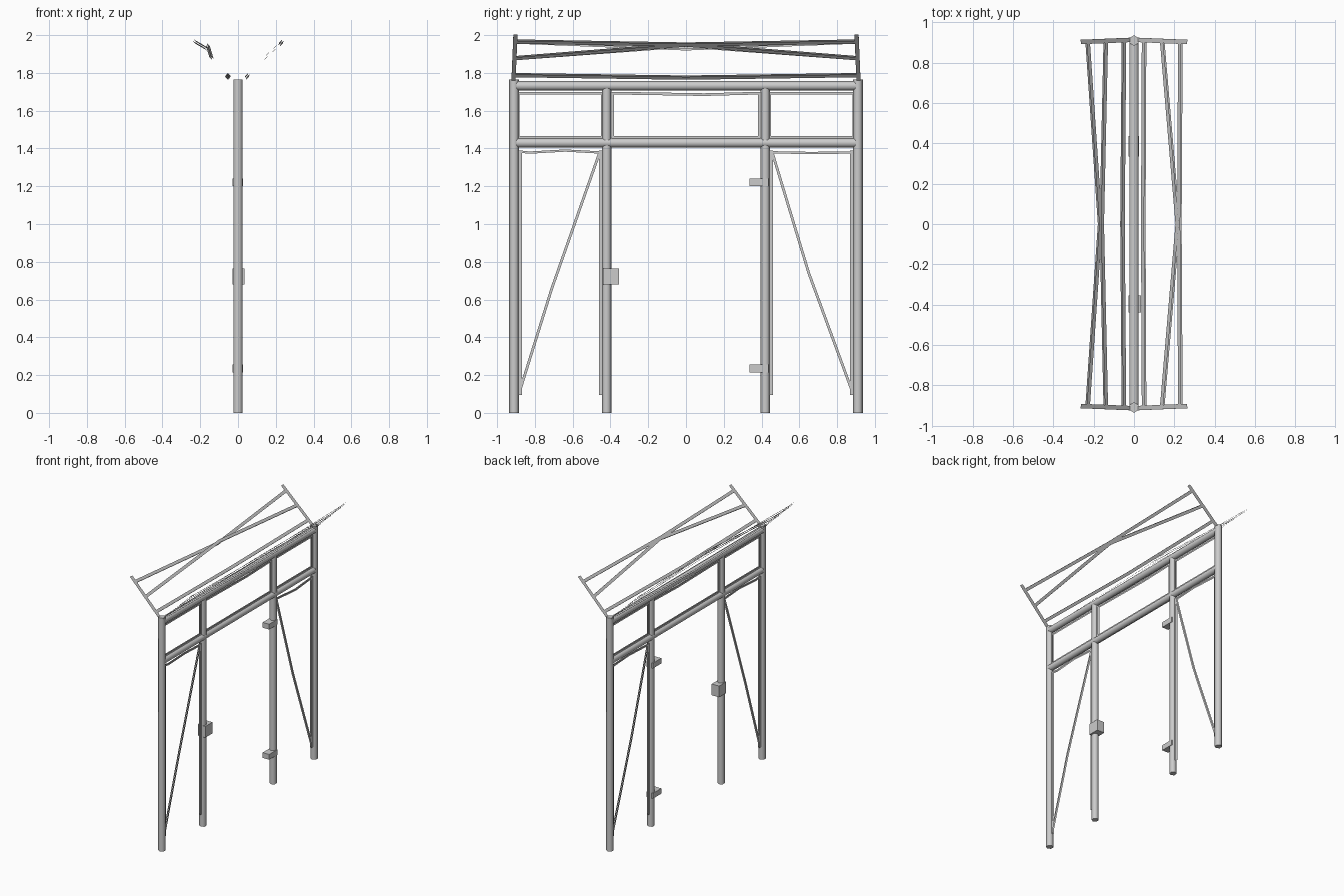
import bpy, bmesh, math
from mathutils import Vector

if "Cube" in bpy.data.objects:
    bpy.data.objects.remove(bpy.data.objects["Cube"])


def make_object(name, bm):
    mesh = bpy.data.meshes.new(name)
    bm.to_mesh(mesh)
    bm.free()
    ob = bpy.data.objects.new(name, mesh)
    bpy.context.collection.objects.link(ob)
    return ob


def tube(name, start, end, radius=0.026, sides=6):
    """Low-poly pipe between two points, smooth around its sides."""
    a, b = Vector(start), Vector(end)
    bm = bmesh.new()
    bmesh.ops.create_cone(bm, cap_ends=True, segments=sides, radius1=radius,
                          radius2=radius, depth=(b - a).length)
    for f in bm.faces:
        f.smooth = len(f.verts) == 4
    for e in bm.edges:
        e.smooth = all(f.smooth for f in e.link_faces)
    ob = make_object(name, bm)
    ob.location = (a + b) / 2
    ob.rotation_mode = 'QUATERNION'
    ob.rotation_quaternion = Vector((0, 0, 1)).rotation_difference(b - a)
    return ob


def box(name, lo, hi):
    bm = bmesh.new()
    bmesh.ops.create_cube(bm, size=1)
    for v in bm.verts:
        v.co = [l + (c + 0.5) * (h - l) for l, h, c in zip(lo, hi, v.co)]
    return make_object(name, bm)


def ribbon(name, points, normal=(1, 0, 0), width=0.014, gap=0.01):
    """Pair of flat strips following a path, back to back across a small gap."""
    pts = [Vector(p) for p in points]
    n = Vector(normal).normalized()
    bm = bmesh.new()
    for k in (-1, 1):
        rows = []
        for i, p in enumerate(pts):
            t = pts[min(i + 1, len(pts) - 1)] - pts[max(i - 1, 0)]
            side = n.cross(t).normalized() * width / 2 * k
            q = p + n * gap / 2 * k
            rows.append((bm.verts.new(q - side), bm.verts.new(q + side)))
        for (a, b), (c, d) in zip(rows, rows[1:]):
            bm.faces.new((a, c, d, b))
    return make_object(name, bm)


# Posts and cross rails
for s in (-1, 1):
    tube("outer_post", (0, s * 0.91, 0), (0, s * 0.91, 1.765))
    tube("inner_post", (0, s * 0.42, 0), (0, s * 0.42, 1.725), 0.025)
tube("top_rail", (0, -0.91, 1.732), (0, 0.91, 1.732))
tube("middle_rail", (0, -0.91, 1.43), (0, 0.91, 1.43))

# Gate hinges and latch box
for z in (0.235, 1.22):
    box("hinge", (-0.028, 0.335, z - 0.02), (0.026, 0.436, z + 0.02))
box("latch_box", (-0.028, -0.44, 0.68), (0.034, -0.355, 0.765))

# Mesh remnants around the upper openings
for y0, y1, sag in ((-0.892, -0.438, 0), (-0.392, 0.392, 0.008), (0.438, 0.892, 0)):
    mid = (y0 + y1) / 2
    for y in (y0, y1):
        ribbon("upper_mesh_side", [(0, y, 1.455), (0, y, 1.70)], width=0.022)
    ribbon("upper_mesh_top", [(0, y0, 1.693), (0, mid + sag * 12, 1.693 - sag),
                              (0, y1, 1.693)])
    ribbon("upper_mesh_bottom", [(0, y0, 1.459), (0, y1, 1.459)])

# Torn mesh edges in the lower side panels
for s in (-1, 1):
    for y in (0.449, 0.88):
        ribbon("lower_mesh_side", [(0, s * y, 0.095), (0, s * y, 1.39)], width=0.024)
ribbon("left_torn_top", [(0, -0.89, 1.385), (0, -0.83, 1.378), (0.004, -0.64, 1.389),
                         (0, -0.44, 1.378)], width=0.012)
ribbon("right_torn_top", [(0, 0.44, 1.38), (0.018, 0.66, 1.376), (0, 0.89, 1.379)],
       width=0.012)
ribbon("left_torn_diagonal", [(0, -0.455, 1.385), (0.004, -0.71, 0.66),
                              (0, -0.885, 0.1)])
ribbon("right_torn_diagonal", [(0, 0.455, 1.385), (0.004, 0.65, 0.74),
                               (0, 0.885, 0.1)])

# V-shaped flat arms on the outer posts
for sx in (-1, 1):
    for sy in (-1, 1):
        ribbon("wire_arm", [(0, sy * 0.914, 1.742), (sx * 0.262, sy * 0.903, 2.0)],
               (-sx, 0, 1), 0.022, 0.006)

# Sagging wires between the arms: end (x, z), middle (x, z)
wires = [(-0.23, 1.966, -0.168, 1.93), (-0.14, 1.878, -0.16, 1.945),
         (-0.05, 1.788, -0.057, 1.775), (0.23, 1.966, 0.225, 1.95),
         (0.14, 1.878, 0.217, 1.95), (0.05, 1.788, 0.046, 1.775)]
for x, z, mx, mz in wires:
    ribbon("sagging_wire", [(x, -0.905, z), (mx, 0, mz), (x, 0.905, z)],
           (-math.copysign(1, x), 0, 1), 0.022)
